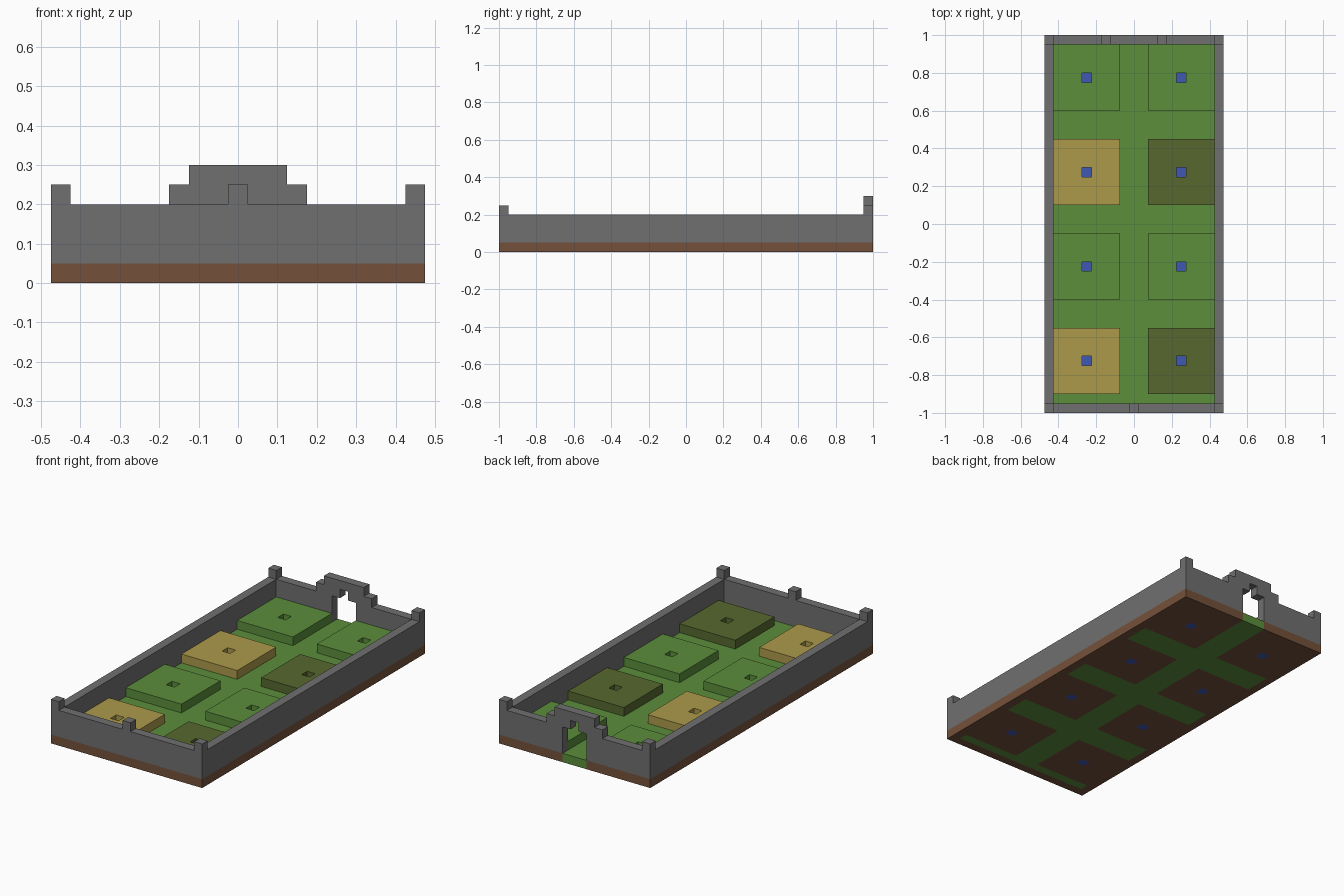
import bpy
import bmesh
from mathutils import Matrix, Vector

cube = bpy.data.objects.get("Cube")
if cube:
    bpy.data.objects.remove(cube, do_unlink=True)

U = 0.05                      # one block
HALF_X, HALF_Y = 9.5 * U, 20 * U


def material(name, r, g, b):
    def lin(c):
        c /= 255
        return c / 12.92 if c <= 0.04045 else ((c + 0.055) / 1.055) ** 2.4
    col = (lin(r), lin(g), lin(b), 1)
    m = bpy.data.materials.new(name)
    m.use_nodes = True
    m.diffuse_color = col
    bsdf = m.node_tree.nodes["Principled BSDF"]
    bsdf.inputs["Base Color"].default_value = col
    bsdf.inputs["Roughness"].default_value = 0.9
    return m


stone = material("stone grey", 112, 112, 112)
soil = material("soil brown", 116, 81, 58)
grass = material("grass green", 91, 142, 59)
straw = material("straw yellow", 172, 154, 75)
olive = material("olive green", 87, 104, 47)
water = material("water blue", 64, 88, 178)


def finish(name, bm, mats):
    bmesh.ops.recalc_face_normals(bm, faces=bm.faces[:])
    mesh = bpy.data.meshes.new(name)
    bm.to_mesh(mesh)
    bm.free()
    for m in mats:
        mesh.materials.append(m)
    obj = bpy.data.objects.new(name, mesh)
    bpy.context.collection.objects.link(obj)
    return obj


def extrude(bm, vec):
    ret = bmesh.ops.extrude_face_region(bm, geom=bm.faces[:], use_keep_orig=True)
    verts = [g for g in ret["geom"] if isinstance(g, bmesh.types.BMVert)]
    bmesh.ops.translate(bm, verts=verts, vec=vec)


def block_grid(nx, ny, x, y, z):
    """Flat grid of unit blocks centred at x, y."""
    bm = bmesh.new()
    mat = Matrix.Translation((x, y, z)) @ Matrix.Diagonal((nx * U, ny * U, 1, 1))
    bmesh.ops.create_grid(bm, x_segments=nx, y_segments=ny, size=0.5, matrix=mat)
    return bm


def wall(name, half, y, depth):
    """Mirror half an outline in x and extrude it along y."""
    outline = half + [(-px, pz) for px, pz in reversed(half)]
    bm = bmesh.new()
    bm.faces.new([bm.verts.new((px * U, y, pz * U)) for px, pz in outline])
    extrude(bm, Vector((0, depth, 0)))
    return finish(name, bm, [stone])


# Planting bed centres
BED_X = 5 * U
BEDS = [(sx * BED_X, y) for sx in (-1, 1) for y in (-0.725, -0.225, 0.275, 0.775)]


def ground_colour(p):
    for bx, by in BEDS:
        dx, dy = abs(p.x - bx), abs(p.y - by)
        if max(dx, dy) < 0.5 * U:
            return 2
        if max(dx, dy) < 3.5 * U:
            return 0
    gate = p.y > 0 and abs(p.x) < 1.5 * U
    if abs(p.x) > HALF_X - U or (abs(p.y) > HALF_Y - U and not gate):
        return 0
    return 1


# Ground slab: soil under walls and beds, grass paths, water blocks
bm = block_grid(19, 40, 0, 0, 0)
extrude(bm, Vector((0, 0, U)))
bmesh.ops.recalc_face_normals(bm, faces=bm.faces[:])
for f in bm.faces:
    f.material_index = ground_colour(f.calc_center_median() - f.normal * U / 2)
finish("ground", bm, [soil, grass, water])

# Raised beds with an open well in the middle
for i, (x, y) in enumerate(BEDS):
    row = i % 4
    colour = grass if row % 2 else (straw if x < 0 else olive)
    bm = block_grid(7, 7, x, y, U)
    middle = [f for f in bm.faces
              if (f.calc_center_median() - Vector((x, y, U))).length < U / 2]
    bmesh.ops.delete(bm, geom=middle, context="FACES")
    extrude(bm, Vector((0, 0, U)))
    side = "right" if x < 0 else "left"
    finish(f"{side}_bed_{row + 1}", bm, [colour])

# Side walls
for sx, side in ((-1, "right"), (1, "left")):
    bm = block_grid(1, 38, sx * 9 * U, 0, U)
    extrude(bm, Vector((0, 0, 3 * U)))
    finish(f"{side}_wall", bm, [stone])

# Front wall with corner posts and a centre post
wall("front_wall",
     [(9.5, 1), (9.5, 5), (8.5, 5), (8.5, 4), (0.5, 4), (0.5, 5)],
     -HALF_Y, U)

# Back wall with corner posts and a stepped gate arch
wall("back_gate_wall",
     [(0.5, 5), (0.5, 4), (1.5, 4), (1.5, 1), (9.5, 1), (9.5, 5), (8.5, 5),
      (8.5, 4), (3.5, 4), (3.5, 5), (2.5, 5), (2.5, 6)],
     HALF_Y - U, U)
